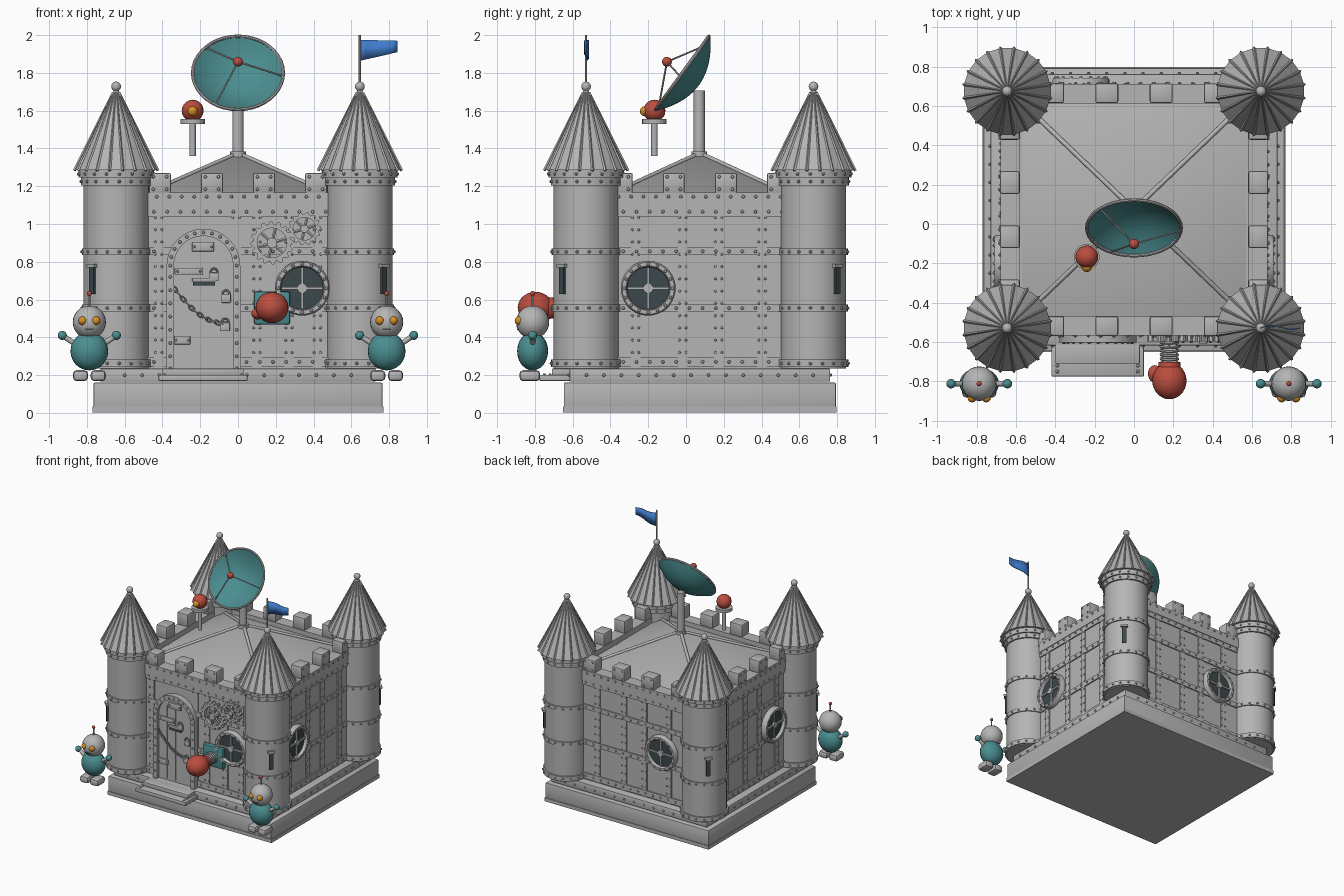
import bpy, bmesh
from math import sin, cos, pi, radians, hypot
from mathutils import Matrix, Vector

if "Cube" in bpy.data.objects:
    bpy.data.objects.remove(bpy.data.objects["Cube"])

def material(name, rgb):
    m = bpy.data.materials.new(name)
    m.use_nodes = True
    m.diffuse_color = (*rgb, 1)
    m.node_tree.nodes["Principled BSDF"].inputs["Base Color"].default_value = (*rgb, 1)
    return m

GREY = material("iron grey", (.46, .46, .46))
TEAL = material("teal", (.07, .27, .28))
RED = material("brick red", (.50, .075, .05))
ORANGE = material("amber", (.68, .28, .02))
BLUE = material("flag blue", (.05, .2, .6))
DARK = material("dark glass", (.045, .065, .07))
CY, HX, HY = .073, .665, .625      # keep centre and wall half sizes
made = []

def T(x, y, z):
    return Matrix.Translation((x, y, z))

def finish(name, bm, mat, M=Matrix()):
    bmesh.ops.remove_doubles(bm, verts=bm.verts, dist=1e-5)
    bmesh.ops.recalc_face_normals(bm, faces=bm.faces)
    me = bpy.data.meshes.new(name)
    bm.to_mesh(me)
    bm.free()
    me.materials.append(mat)
    ob = bpy.data.objects.new(name, me)
    ob.matrix_world = M
    bpy.context.collection.objects.link(ob)
    made.append(ob)
    return ob

def box(bm, c, s, bevel=0):
    vs = bmesh.ops.create_cube(bm, size=1, matrix=T(*c) @ Matrix.Diagonal((*s, 1)))["verts"]
    if bevel:
        edges = list({e for v in vs for e in v.link_edges})
        bmesh.ops.bevel(bm, geom=edges, offset=bevel, segments=2, affect='EDGES', profile=.5)

def rod(bm, a, b, r, r2=None, n=12):
    a, b = Vector(a), Vector(b)
    M = Matrix.Translation((a + b) / 2) @ (b - a).to_track_quat('Z', 'Y').to_matrix().to_4x4()
    bmesh.ops.create_cone(bm, cap_ends=True, segments=n, radius1=r, radius2=r if r2 is None else r2,
                          depth=(b - a).length, matrix=M)

def ball(bm, c, r, s=(1, 1, 1), n=20):
    bmesh.ops.create_uvsphere(bm, u_segments=n, v_segments=n // 2, radius=r,
                              matrix=T(*c) @ Matrix.Diagonal((*s, 1)))

def rivet(bm, c, r=.009):
    ball(bm, c, r, n=8)

def loft(bm, loops, closed=False):
    rows = [[bm.verts.new(p) for p in l] for l in loops]
    for a, b in zip(rows, rows[1:] + (rows[:1] if closed else [])):
        for i in range(len(a)):
            j = (i + 1) % len(a)
            bm.faces.new((a[i], a[j], b[j], b[i]))

def lathe(bm, prof, n=32, M=Matrix(), closed=False):
    loops = [[M @ Vector((max(r, 1e-7) * cos(2*pi*i/n), max(r, 1e-7) * sin(2*pi*i/n), z))
              for i in range(n)] for r, z in prof]
    loft(bm, loops, closed)

def torus(bm, R, r, M=Matrix(), n=32, k=8):
    lathe(bm, [(R + r*cos(2*pi*i/k), r*sin(2*pi*i/k)) for i in range(k)], n, M, True)

def plate(bm, outer, inner, z0, z1):
    """Flat ring between two outlines of equal length."""
    loft(bm, [[(*p, z) for p in o] for o, z in ((outer, z0), (outer, z1), (inner, z1), (inner, z0))], True)

def solid(bm, pts, z0, z1):
    loft(bm, [[(*p, z) for p in pts] for z in (z0, z1)])
    for z in (z0, z1):
        bm.faces.new([bm.verts.new((*p, z)) for p in pts])

# Frames with x along the wall, y up, z outward
FACE = Matrix.Rotation(pi/2, 4, 'X')
WALLS = [T(0, CY, 0) @ Matrix.Rotation(k*pi/2, 4, 'Z') @ T(0, -(HX if k % 2 else HY), 0) @ FACE for k in range(4)]

# Base, keep body, roof
bm = bmesh.new()
box(bm, (0, CY, .085), (1.53, 1.44, .15), .006)
box(bm, (0, CY, .018), (1.54, 1.45, .03))
box(bm, (0, CY, .2), (1.46, 1.38, .07), .006)
finish("base", bm, GREY)
bm = bmesh.new()
box(bm, (0, CY, .67), (2*HX, 2*HY, .9))
for k in (-1, 1):
    box(bm, (k*(HX - .035), CY, 1.123), (.1, 2*HY + .03, .085))
    box(bm, (0, CY + k*(HY - .035), 1.123), (2*HX + .03, .1, .085))
finish("keep_walls", bm, GREY)
bm = bmesh.new()
RX, RY, RZ, APEX = .57, .545, 1.125, (0, CY, 1.375)
corners = [(x*RX, CY + y*RY, RZ) for x, y in ((1, 1), (-1, 1), (-1, -1), (1, -1))]
loft(bm, [corners, [APEX]*4])
for c in corners:
    rod(bm, c, APEX, .012)
finish("hip_roof", bm, GREY)

# Wall plating, battlements and windows
COLS = [(-.42, -.01, .1, .27, .42)] + [(-.34, -.09, .1, .33)]*3
WIN = [.34, -.273, .27, .273]
for k, M in enumerate(WALLS):
    bm, rv = bmesh.new(), bmesh.new()
    half, w = (.44 if k % 2 else .48), WIN[k]
    def clear(u, z):
        door = k == 0 and abs(u + .183) < .2 and z < .98
        return not door and hypot(u - w, z - .66) > .15
    for z, h in ((.27, .05), (.555, .04), (.855, .04), (1.065, .05)):
        box(bm, (0, z, 0), (2*half, h, .02))
        for i in range(int(2*half/.07) + 1):
            u = -half + .035 + i*.07
            if clear(u, z):
                rivet(rv, (u, z, .011))
    for u in COLS[k]:
        box(bm, (u, .66, 0), (.05, .84, .014))
        for i in range(12):
            for d in (-.017, .017):
                if clear(u + d, .32 + i*.065):
                    rivet(rv, (u + d, .32 + i*.065, .008), .007)
    for i in range(14):
        rivet(rv, (-.43 + i*.066, 1.145, .016))
        rivet(rv, (-.6 + i*.0923, .2, .067))
    for u in (-.413, -.138, .138, .413):
        box(bm, (u, 1.217, -.033), (.116, .106, .1), .01)
        for a in (-.035, .035):
            for b in (-.033, .033):
                rivet(rv, (u + a, 1.217 + b, .017))
    for i in range(16):
        a = 2*pi*i/16
        rivet(rv, (w + .128*cos(a), .66 + .128*sin(a), .045))
    finish("wall_plating", bm, GREY, M)
    finish("wall_rivets", rv, GREY, M)
    bm = bmesh.new()
    lathe(bm, [(.112, -.01), (.112, .035), (.118, .045), (.138, .045), (.145, .035), (.145, -.01)], 36, T(w, .66, 0))
    box(bm, (w, .66, .024), (.22, .014, .016))
    box(bm, (w, .66, .024), (.014, .22, .016))
    rod(bm, (w, .66, .012), (w, .66, .036), .026, n=16)
    finish("window_frame", bm, GREY, M)
    bm = bmesh.new()
    rod(bm, (w, .66, .005), (w, .66, .02), .114, n=32)
    finish("window_glass", bm, DARK, M)

# Corner towers
for sx in (-1, 1):
    for sy in (-1, 1):
        P = T(sx*.645, CY + sy*.602, 0) @ Matrix.Rotation({(1, -1): pi/4, (1, 1): 3*pi/4,
            (-1, 1): 5*pi/4, (-1, -1): -pi/4}[sx, sy], 4, 'Z')
        bm = bmesh.new()
        rod(bm, (0, 0, .235), (0, 0, 1.26), .173, n=40)
        for z, r, h in ((.262, .185, .04), (.555, .182, .035), (.853, .182, .035), (1.225, .187, .04), (1.265, .2, .04)):
            rod(bm, (0, 0, z - h/2), (0, 0, z + h/2), r, n=40)
            for i in range(18):
                a = 2*pi*i/18
                rivet(bm, (r*cos(a), r*sin(a), z))
        finish("tower", bm, GREY, P)
        bm = bmesh.new()
        rod(bm, (0, 0, 1.285), (0, 0, 1.71), .222, .012, n=20)
        for i in range(20):
            c, s = cos(2*pi*i/20), sin(2*pi*i/20)
            rod(bm, (.224*c, .224*s, 1.282), (.02*c, .02*s, 1.697), .008, .003, n=4)
        ball(bm, (0, 0, 1.728), .026)
        finish("tower_roof", bm, GREY, P)
        bm = bmesh.new()
        box(bm, (0, -.17, .7), (.034, .03, .14))
        finish("arrow_slit", bm, DARK, P)
        bm = bmesh.new()
        box(bm, (0, -.178, .779), (.056, .03, .018))
        finish("slit_lintel", bm, GREY, P)

# Door with frame, hinges, locks and chain
F, DX = WALLS[0], -.183
def arch(r, z=.78, n=16):
    return [(DX + r, .235)] + [(DX + r*cos(pi*i/n), z + r*sin(pi*i/n)) for i in range(n + 1)] + [(DX - r, .235)]
bm = bmesh.new()
plate(bm, arch(.195), arch(.157), -.01, .05)
for x, z in arch(.176, n=12):
    rivet(bm, (x, z, .05))
for i in range(7):
    for s in (-1, 1):
        rivet(bm, (DX + s*.176, .3 + i*.07, .05))
finish("door_frame", bm, GREY, F)
bm = bmesh.new()
solid(bm, arch(.16), -.01, .022)
for x in (-.08, 0, .08):
    box(bm, (DX + x, .56, .022), (.005, .62, .006))
for x, z, wd, h in ((-.26, .75, .15, .035), (-.295, .385, .085, .045), (-.185, .88, .115, .05)):
    box(bm, (x, z, .026), (wd, h, .02), .004)
    for d in (-.4, .4):
        rivet(bm, (x + d*wd, z, .037), .007)
finish("door", bm, GREY, F)
bm = bmesh.new()
box(bm, (-.18, .685, .028), (.115, .022, .014))
finish("letter_slot", bm, DARK, F)
bm = bmesh.new()
box(bm, (-.18, .705, .034), (.125, .02, .02), .004)
for x, z in ((-.127, .72), (-.063, .605), (-.068, .455)):
    box(bm, (x, z, .04), (.05, .045, .024), .005)
    torus(bm, .018, .005, T(x, z + .026, .04), 14, 6)
for i in range(13):
    t = i/12
    L = T(-.335 + .27*t, .655 - .185*t - .045*sin(pi*t), .042) @ Matrix.Rotation(-.65 + .5*(t - .5), 4, 'Z')
    torus(bm, .012, .0045, L @ Matrix.Rotation((i % 2)*pi/2, 4, 'X') @ Matrix.Diagonal((1.3, .8, 1, 1)), 12, 6)
finish("locks_and_chain", bm, GREY, F)

# Entrance steps
bm = bmesh.new()
box(bm, (-.185, -.685, .185), (.47, .18, .032), .004)
box(bm, (-.185, -.65, .217), (.43, .12, .034), .004)
for x in (-.39, .02):
    for y in (-.75, -.72):
        rivet(bm, (x, y, .201))
finish("steps", bm, GREY)

# Wall gears
for gx, gz, R, teeth in ((.18, .9, .115, 16), (.352, .975, .088, 14)):
    bm = bmesh.new()
    n = teeth*4
    outer = [((R if i % 4 < 2 else R*.86)*cos(2*pi*i/n), (R if i % 4 < 2 else R*.86)*sin(2*pi*i/n)) for i in range(n)]
    inner = [(R*.68*cos(2*pi*i/n), R*.68*sin(2*pi*i/n)) for i in range(n)]
    plate(bm, outer, inner, .012, .045)
    rod(bm, (0, 0, 0), (0, 0, .055), R*.24, n=18)
    for i in range(6):
        a = pi*i/3 + .3
        rod(bm, (0, 0, .028), (R*.72*cos(a), R*.72*sin(a), .028), .009, n=6)
    finish("gear", bm, GREY, F @ T(gx, gz, 0))

# Spring punching glove
bm = bmesh.new()
box(bm, (.18, .555, .02), (.19, .175, .05), .012)
finish("spring_mount", bm, TEAL, F)
bm = bmesh.new()
for i in range(6):
    torus(bm, .042, .008, T(.18, .555, .05 + i*.021) @ Matrix.Rotation(.12, 4, 'X'), 20, 6)
finish("spring", bm, GREY, F)
bm = bmesh.new()
rod(bm, (.18, .555, .15), (.18, .555, .2), .055, .06, n=20)
ball(bm, (.18, .558, .245), .087, (1, .95, 1.08), 28)
ball(bm, (.105, .525, .21), .034, (1, .9, 1.3))
finish("glove", bm, RED, F)

# Dish on its mast
bm = bmesh.new()
rod(bm, (0, .07, 1.3), (0, .07, 1.707), .03, n=20)
rod(bm, (0, .07, 1.355), (0, .07, 1.385), .042, n=20)
finish("mast", bm, GREY)
D = T(0, -.02, 1.8) @ Matrix.Rotation(radians(54), 4, 'X')
bm = bmesh.new()
curve = [(.24*i/10, .1*(i/10)**2 - .1) for i in range(11)]
lathe(bm, curve + [(r, z - .01) for r, z in reversed(curve)], 40)
finish("dish", bm, TEAL, D)
bm = bmesh.new()
torus(bm, .24, .009, n=40)
for a in (-5, -120, 136):
    rod(bm, (.24*cos(radians(a)), .24*sin(radians(a)), 0), (0, 0, .1), .005, n=6)
finish("dish_rim_and_struts", bm, GREY, D)
bm = bmesh.new()
ball(bm, (0, 0, .1), .026)
finish("dish_receiver", bm, RED, D)

# Lookout eye on a post
E = T(-.24, -.167, 0)
bm = bmesh.new()
rod(bm, (0, 0, 1.36), (0, 0, 1.54), .017)
rod(bm, (0, 0, 1.53), (0, 0, 1.555), .065, n=24)
finish("lookout_post", bm, GREY, E)
bm = bmesh.new()
ball(bm, (0, 0, 1.6), .058)
finish("lookout_ball", bm, RED, E)
bm = bmesh.new()
ball(bm, (0, -.05, 1.597), .027)
finish("lookout_eye", bm, ORANGE, E)

# Flag
bm = bmesh.new()
rod(bm, (.645, -.529, 1.73), (.645, -.529, 2), .006, n=8)
finish("flag_pole", bm, GREY)
bm = bmesh.new()
cols = [[bm.verts.new((.65 + .195*t, -.529 + .01*sin(6*t), z)) for z in (1.865 + .045*t, 1.975 - .005*t)]
        for t in [i/8 for i in range(9)]]
for a, b in zip(cols, cols[1:]):
    bm.faces.new((a[0], b[0], b[1], a[1]))
finish("flag", bm, BLUE).modifiers.new("thickness", 'SOLIDIFY').thickness = .006

# Guard robots
for sx in (-1, 1):
    R = T(sx*.787, -.812, 0)
    grey, teal, red, amber = (bmesh.new() for _ in range(4))
    ball(teal, (0, 0, .327), .1, (1, .82, 1.02), 24)
    ball(grey, (0, 0, .48), .088, n=24)
    rod(grey, (0, 0, .56), (0, 0, .62), .005, n=8)
    ball(red, (0, 0, .632), .013)
    for s in (-1, 1):
        rod(grey, (s*.075, 0, .365), (s*.14, 0, .408), .014)
        ball(teal, (s*.143, 0, .41), .024)
        ball(amber, (s*.036, -.072, .488), .023)
        box(grey, (s*.047, -.015, .197), (.08, .11, .058), .02)
    for b, m, name in ((grey, GREY, "robot_head_and_feet"), (teal, TEAL, "robot_body"),
                       (red, RED, "robot_antenna_tip"), (amber, ORANGE, "robot_eyes")):
        finish(name, b, m, R)
    bm = bmesh.new()
    box(bm, (0, -.077, .443), (.045, .009, .008))
    finish("robot_mouth", bm, DARK, R)

# Smooth shading with sharp edges kept
for ob in made:
    ob.select_set(True)
bpy.context.view_layer.objects.active = made[0]
bpy.ops.object.shade_smooth_by_angle(angle=radians(35))
for ob in made:
    if ob.name.startswith("tower_roof"):
        ob.data.shade_flat()
